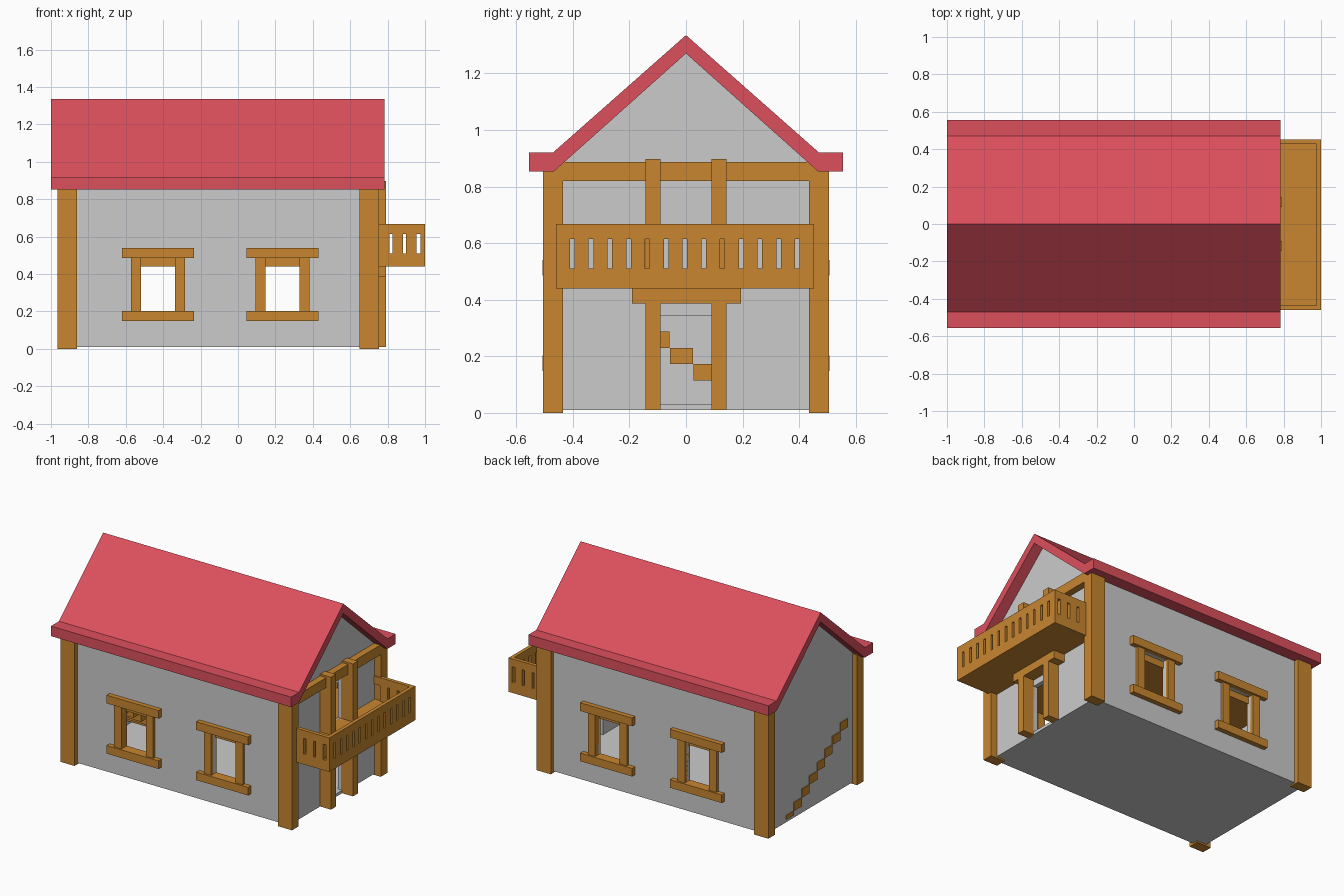
import bpy, bmesh

if "Cube" in bpy.data.objects:
    bpy.data.objects.remove(bpy.data.objects["Cube"])


def material(name, rgb):
    m = bpy.data.materials.new(name)
    m.diffuse_color = (*rgb, 1)
    m.use_nodes = True
    m.node_tree.nodes["Principled BSDF"].inputs["Base Color"].default_value = m.diffuse_color
    return m


WOOD = material("timber", (0.58, 0.24, 0.03))
RED = material("roof_red", (0.72, 0.08, 0.11))


def finish(name, bm, mat=None):
    bmesh.ops.recalc_face_normals(bm, faces=bm.faces)
    me = bpy.data.meshes.new(name)
    bm.to_mesh(me)
    bm.free()
    ob = bpy.data.objects.new(name, me)
    bpy.context.collection.objects.link(ob)
    if mat:
        me.materials.append(mat)
    return ob


def box(name, x, y, z, mat=WOOD):
    """Box given by (min, max) along each axis."""
    bm = bmesh.new()
    bmesh.ops.create_cube(bm, size=1)
    for v in bm.verts:
        v.co = [a[0] if c < 0 else a[1] for c, a in zip(v.co, (x, y, z))]
    return finish(name, bm, mat)


def prism(name, profile, x, mat=None):
    """Extrude a (y, z) profile along x."""
    bm = bmesh.new()
    face = bm.faces.new([bm.verts.new((x[0], y, z)) for y, z in profile])
    new = bmesh.ops.extrude_face_region(bm, geom=[face])["geom"]
    bmesh.ops.translate(bm, vec=(x[1] - x[0], 0, 0),
                        verts=[v for v in new if isinstance(v, bmesh.types.BMVert)])
    return finish(name, bm, mat)


def side(a, b, s):
    """Range a..b mirrored to the side s."""
    return tuple(sorted((a * s, b * s)))


def cut(ob, cutter):
    cutter.hide_render = True
    cutter.hide_set(True)
    mod = ob.modifiers.new("cut", "BOOLEAN")
    mod.operation = "DIFFERENCE"
    mod.solver = "EXACT"
    mod.object = cutter
    bpy.context.view_layer.objects.active = ob
    bpy.ops.object.modifier_apply(modifier=mod.name)
    bpy.data.objects.remove(cutter)


# Hollow gabled walls with window and door openings
walls = prism("walls", [(-.475, .01), (.475, .01), (.475, .855), (0, 1.272), (-.475, .855)], (-.93, .71))
cut(walls, prism("cavity", [(-.445, .03), (.445, .03), (.445, .845), (0, 1.235), (-.445, .845)], (-.90, .68)))
windows = (-.4275, .2375)
for wx in windows:
    cut(walls, box("window_hole", (wx - .09, wx + .09), (-.6, .6), (.2, .485), None))
cut(walls, box("lower_door_hole", (.6, .8), (-.09, .09), (.03, .345), None))
cut(walls, box("upper_door_hole", (.6, .8), (-.09, .09), (.51, .82), None))

# Roof with flared flat eaves
half = [(.47, .92), (.555, .92), (.555, .853), (.467, .853)]
prism("roof", [(0, 1.335)] + half + [(0, 1.27)] + [(-y, z) for y, z in reversed(half)], (-1, .782), RED)

# Interior upper floor, leaving a stairwell
box("upper_floor", (-.68, .69), (-.45, .45), (.44, .505))

for s, label in ((-1, "front"), (1, "back")):
    # Corner posts
    for x, end in (((-.965, -.86), "left"), ((.65, .755), "right")):
        box(f"{label}_{end}_corner_post", x, side(.435, .505, s), (0, .872))
    # Window frames
    for wx in windows:
        box("window_lintel", (wx - .1925, wx + .1925), side(.44, .507, s), (.485, .54))
        box("window_sill", (wx - .1925, wx + .1925), side(.44, .507, s), (.148, .202))
        for d in (-1, 1):
            box("window_jamb", tuple(wx + v for v in side(.09, .145, d)), side(.44, .495, s), (.2, .487))
    # Door posts, lower and upper storeys
    box(f"{label}_door_post", (.70, .79), side(.09, .143, s), (.01, .898))

# Stairs against the left wall
for i in range(8):
    y = .19 - .082 * i
    box("stair_step", (-.935, -.68), (y, y + .08), (.03 if i == 0 else .0575 * i, .0575 * (i + 1)))

# Gable beam and door lintel
box("gable_beam", (.69, .755), (-.45, .45), (.82, .886))
box("door_lintel", (.70, .79), (-.19, .195), (.387, .442))

# Balcony deck, rails and balusters
Y0, Y1, T = -.46, .452, .025
box("balcony_deck", (.69, 1), (Y0, Y1), (.44, .51))
box("balcony_front_rail", (1 - T, 1), (Y0, Y1), (.615, .668))
for i in range(14):
    y = Y0 + .0663 * i
    box("front_baluster", (1 - T, 1), (y, y + .05), (.51, .616))
for y in ((Y0, Y0 + T), (Y1 - T, Y1)):
    box("balcony_side_rail", (.71, 1 - T), y, (.615, .668))
    for i in range(3):
        x = .755 + .072 * i
        box("side_baluster", (x, x + .055), y, (.51, .616))
